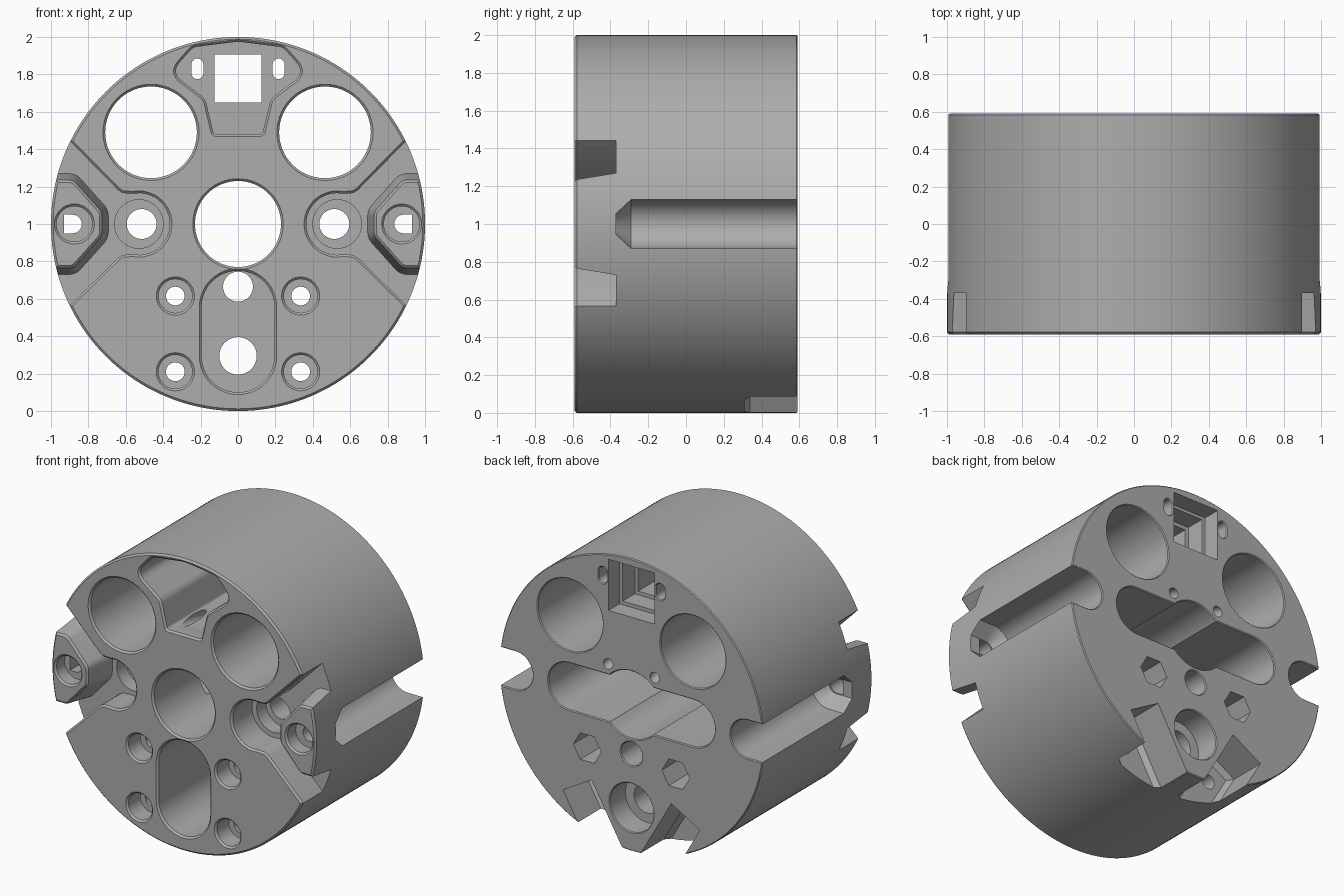
import bpy, bmesh, math
from mathutils import Vector

cube = bpy.data.objects.get("Cube")
if cube:
    bpy.data.objects.remove(cube, do_unlink=True)

FRONT, BACK, LIP = -0.59, 0.59, 0.012


# ---- outlines in the x-z plane, counter-clockwise ----
def arc(cx, cz, r, a0=0, a1=360, n=16):
    full = a1 - a0 == 360
    steps = n if full else n + 1
    return [(cx + r * math.cos(math.radians(a0 + (a1 - a0) * i / n)),
             cz + r * math.sin(math.radians(a0 + (a1 - a0) * i / n))) for i in range(steps)]


def circle(cx, cz, r, n=48):
    return arc(cx, cz, r, n=n)


def upright_slot(cx, z0, z1, r, n=16):
    return arc(cx, z1 - r, r, 0, 180, n) + arc(cx, z0 + r, r, 180, 360, n)


def box(x0, x1, z0, z1):
    return [(x0, z0), (x1, z0), (x1, z1), (x0, z1)]


def rounded(corners, n=8):
    """Round each (x, z, radius) corner of a counter-clockwise polygon."""
    out = []
    for i, (x, z, r) in enumerate(corners):
        p = Vector((x, z))
        a = (Vector(corners[i - 1][:2]) - p).normalized()
        b = (Vector(corners[(i + 1) % len(corners)][:2]) - p).normalized()
        t = r / math.tan(a.angle(b) / 2)
        p0, p1 = p + a * t, p + b * t
        for k in range(n + 1):
            s = k / n
            out.append(tuple(p0 * (1 - s) ** 2 + p * 2 * s * (1 - s) + p1 * s * s))
    return out


def mirrored(pts):
    return [(-x, z) for x, z in reversed(pts)]


def offset(pts, d):
    out = []
    for i, p in enumerate(pts):
        p = Vector(p)
        e0 = (p - Vector(pts[i - 1])).normalized()
        e1 = (Vector(pts[(i + 1) % len(pts)]) - p).normalized()
        n0, n1 = Vector((e0.y, -e0.x)), Vector((e1.y, -e1.x))
        out.append(p + (n0 + n1) * d / (1 + n0.dot(n1)))
    return out


# ---- solids lofted along y from (y, outline offset) rings ----
def loft(name, pts, rings):
    bm = bmesh.new()
    loops = [[bm.verts.new((p[0], y, p[1])) for p in offset(pts, d)] for y, d in rings]
    bm.faces.new(loops[0])
    bm.faces.new(loops[-1][::-1])
    for la, lb in zip(loops, loops[1:]):
        for i in range(len(la)):
            j = (i + 1) % len(la)
            bm.faces.new((la[i], lb[i], lb[j], la[j]))
    bmesh.ops.recalc_face_normals(bm, faces=bm.faces)
    mesh = bpy.data.meshes.new(name)
    bm.to_mesh(mesh)
    bm.free()
    ob = bpy.data.objects.new(name, mesh)
    bpy.context.scene.collection.objects.link(ob)
    return ob


def subtract(target, cutter):
    mod = target.modifiers.new("cut", "BOOLEAN")
    mod.operation, mod.solver, mod.object = "DIFFERENCE", "EXACT", cutter
    bpy.context.view_layer.update()
    mesh = bpy.data.meshes.new_from_object(
        target.evaluated_get(bpy.context.evaluated_depsgraph_get()))
    target.modifiers.clear()
    target.data = mesh
    bpy.data.objects.remove(cutter, do_unlink=True)


def from_front(pts, depth_y):
    subtract(body, loft("cutter", pts, [(FRONT - 0.02, LIP + 0.02), (FRONT + LIP, 0), (depth_y, 0)]))


def from_back(pts, depth_y):
    subtract(body, loft("cutter", pts, [(depth_y, 0), (BACK - 0.006, 0), (BACK + 0.02, 0.026)]))


def through(pts):
    subtract(body, loft("cutter", pts, [(FRONT - 0.02, LIP + 0.02), (FRONT + LIP, 0),
                                       (BACK - 0.006, 0), (BACK + 0.02, 0.026)]))


def plain(pts, y0, y1):
    subtract(body, loft("cutter", pts, [(y0, 0), (y1, 0)]))


# Drum body with chamfered rims
body = loft("drum_body", circle(0, 1, 1, 160),
            [(FRONT, -LIP), (FRONT + LIP, 0), (BACK - 0.006, 0), (BACK, -0.006)])

# Central bore and wide rear slot
through(circle(0, 1, 0.23, 64))
from_back(arc(0.47, 1, 0.16, -90, 90) + arc(-0.47, 1, 0.16, 90, 270), -0.1)

# Upper pocket with stepped square window
pocket = rounded([(0.13, 1.48, 0.02), (0.175, 1.67, 0.08), (0.36, 1.81, 0.07), (0.24, 1.945, 0.06),
                  (0, 1.975, 0.2), (-0.24, 1.945, 0.06), (-0.36, 1.81, 0.07),
                  (-0.175, 1.67, 0.08), (-0.13, 1.48, 0.02)])
from_front(pocket, 0.15)
plain(box(-0.125, 0.125, 1.65, 1.905), 0.1, 0.7)
plain(box(-0.15, 0.15, 1.625, 1.93), 0.34, 0.7)
plain(box(-0.175, 0.175, 1.6, 1.95), 0.47, 0.7)

# Lower stadium pocket with its two bores
from_front(upright_slot(0, 0.1, 0.75, 0.195, 24), 0.15)
from_back(circle(0, 0.665, 0.08), 0.1)
plain(circle(0, 0.295, 0.1), 0.1, 0.7)
from_back(circle(0, 0.295, 0.165), 0.42)

for s in (1, -1):
    side = (lambda p: p) if s > 0 else mirrored
    # Large round bores and slim slots beside the window
    through(circle(s * 0.465, 1.49, 0.245, 64))
    from_back(upright_slot(s * 0.217, 1.775, 1.885, 0.032, 10), 0.1)

    # Slanted wire channel from the pocket floor to the back
    a, b = Vector((s * 0.07, -0.5, 1.52)), Vector((s * 0.185, 0.68, 1.21))
    wire = loft("cutter", circle(0, 0, 0.035, 20), [(0, 0), ((b - a).length, 0)])
    wire.rotation_euler = (b - a).to_track_quat("Y", "Z").to_euler()
    wire.location = a
    subtract(body, wire)

    # Side recess cut around a raised tapered island
    outline = ([(1.2, 0.27), (1.2, 1.75), (0.64, 1.18), (0.615, 1.165), (0.56, 1.162)]
               + arc(0.53, 1, 0.165, 90, 270, 24) + [(0.56, 0.838), (0.615, 0.835), (0.64, 0.82)])
    recess = loft("cutter", side(outline),
                  [(FRONT - 0.02, 0.032), (FRONT + LIP, 0), (-0.37, 0)])
    island = rounded([(0.735, 0.94, 0.05), (0.885, 0.772, 0.05), (1.5, 0.772, 0.01),
                      (1.5, 1.228, 0.01), (0.885, 1.228, 0.05), (0.735, 1.06, 0.05)], 5)
    subtract(recess, loft("island", side(island),
                          [(FRONT, -0.005), (FRONT + LIP, 0.008), (-0.35, 0.045)]))
    subtract(body, recess)

    # Counterbored hole at the inner end of the recess
    plain(circle(s * 0.53, 1, 0.13), -0.45, -0.27)
    plain(circle(s * 0.515, 1, 0.08), -0.3, 0.0)

    # Island counterbore, keyed hole and rear side channel
    from_front(circle(s * 0.875, 1, 0.095), -0.49)
    plain(side([(0.93, 0.95), (0.93, 1.05)] + arc(0.885, 1, 0.05, 90, 270, 12)), -0.55, -0.2)
    channel = [(1.3, 0.87), (1.3, 1.13)] + arc(0.88, 1, 0.13, 90, 270, 24)
    subtract(body, loft("cutter", side(channel),
                        [(-0.37, -0.075), (-0.29, 0), (BACK - 0.006, 0), (BACK + 0.02, 0.026)]))

    # Counterbored screw holes, hexagon sockets and rear nut slots
    for z in (0.615, 0.21):
        from_front(circle(s * 0.335, z, 0.09, 40), -0.45)
        plain(circle(s * 0.335, z, 0.05, 32), -0.5, 0.7)
    plain(circle(s * 0.335, 0.615, 0.105, 6), 0.31, 0.7)
    c, along, across = Vector((0.345, 0.23)), Vector((-0.5, -0.866)), Vector((0.866, -0.5))
    nut = [c + along * u + across * v for u, v in
           ((-0.13, -0.125), (0.6, -0.125), (0.6, 0.125), (-0.13, 0.125))]
    subtract(body, loft("cutter", side([tuple(p) for p in nut]),
                        [(0.31, -0.03), (0.34, 0), (0.7, 0)]))

# Grey material and smooth shading with sharp edges
grey = bpy.data.materials.new("mid_grey")
grey.use_nodes = True
colour = (0.42, 0.42, 0.42, 1)
grey.diffuse_color = colour
grey.node_tree.nodes["Principled BSDF"].inputs["Base Color"].default_value = colour
body.data.materials.clear()
body.data.materials.append(grey)
for p in body.data.polygons:
    p.material_index = 0
bpy.context.view_layer.update()
bpy.ops.object.select_all(action="DESELECT")
body.select_set(True)
bpy.context.view_layer.objects.active = body
bpy.ops.object.shade_smooth_by_angle(angle=math.radians(30))
